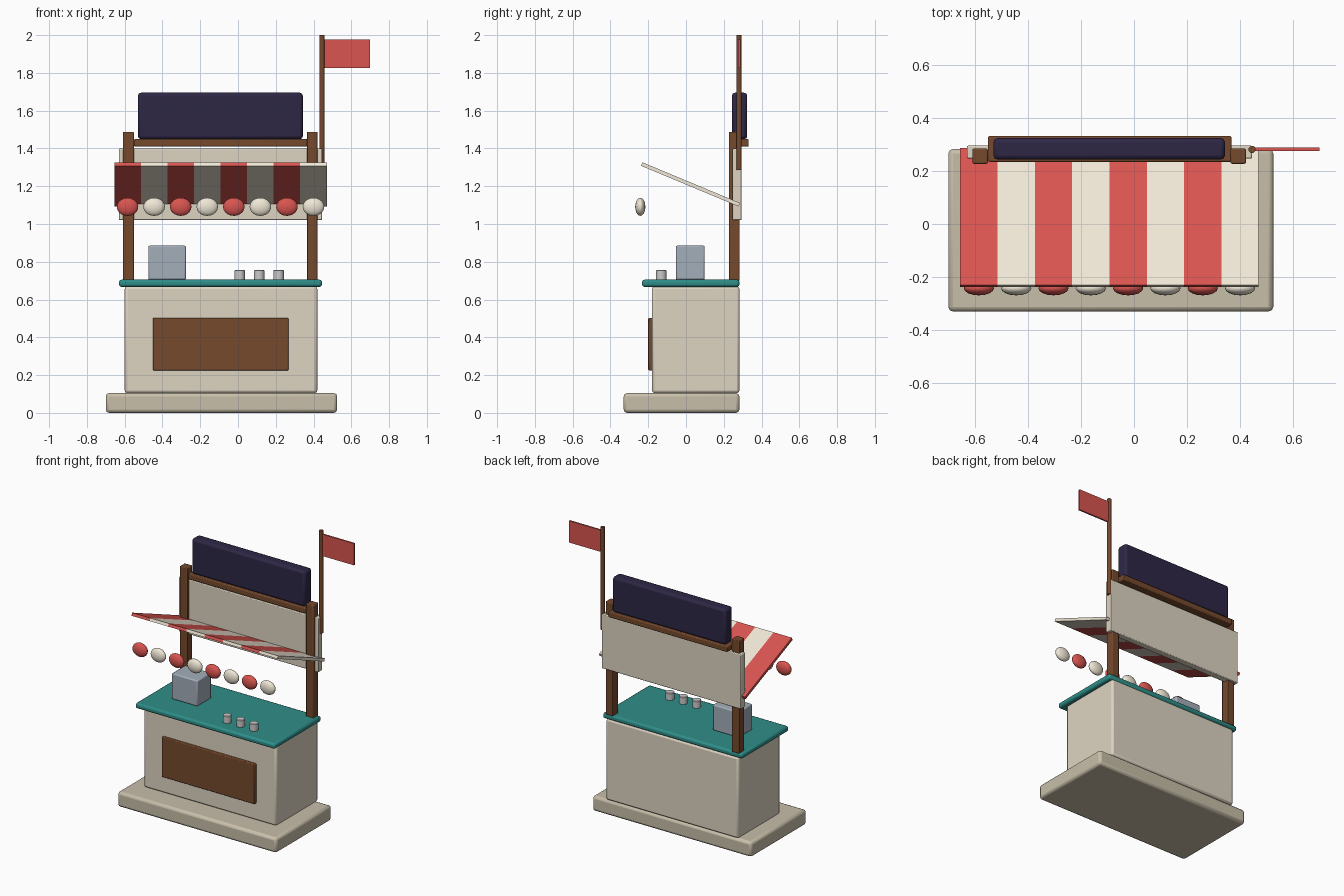
import bpy, math
from mathutils import Vector

if "Cube" in bpy.data.objects:
    bpy.data.objects.remove(bpy.data.objects["Cube"])


def material(name, rgb):
    m = bpy.data.materials.new(name)
    m.diffuse_color = (*rgb, 1)
    m.use_nodes = True
    m.node_tree.nodes["Principled BSDF"].inputs["Base Color"].default_value = m.diffuse_color
    return m


CREAM = material("cream", (0.73, 0.66, 0.54))
STONE = material("stone", (0.58, 0.52, 0.40))
WOOD = material("wood", (0.18, 0.067, 0.027))
TEAL = material("teal", (0.028, 0.27, 0.25))
NAVY = material("navy", (0.027, 0.02, 0.06))
RED = material("red", (0.69, 0.09, 0.08))
CANVAS = material("canvas", (0.87, 0.80, 0.67))
STEEL = material("steel", (0.37, 0.42, 0.49))


def finish(ob, name, mat, bevel=0.0, segments=2):
    ob.name = name
    if mat:
        ob.data.materials.append(mat)
    if bevel:
        mod = ob.modifiers.new("bevel", "BEVEL")
        mod.width = bevel
        mod.segments = segments
    bpy.ops.object.shade_smooth_by_angle(angle=math.radians(35))
    return ob


def box(name, x, y, z, mat, bevel=0.0, segments=2):
    """Box from its (min, max) extent along each axis."""
    bpy.ops.mesh.primitive_cube_add(size=1)
    ob = bpy.context.object
    for v in ob.data.vertices:
        v.co = Vector([a + (b - a) * (c + 0.5) for (a, b), c in zip((x, y, z), v.co)])
    return finish(ob, name, mat, bevel, segments)


def cylinder(name, x, y, z0, z1, r, mat, bevel=0.0):
    bpy.ops.mesh.primitive_cylinder_add(vertices=16, radius=r, depth=z1 - z0,
                                        location=(x, y, (z0 + z1) / 2))
    return finish(bpy.context.object, name, mat, bevel, 1)


# Base and counter
box("base", (-0.70, 0.525), (-0.33, 0.283), (0, 0.105), STONE, 0.018)
box("counter_body", (-0.60, 0.42), (-0.18, 0.283), (0.105, 0.67), CREAM, 0.014)
box("front_panel", (-0.45, 0.267), (-0.20, -0.17), (0.225, 0.503), WOOD, 0.005)
box("countertop", (-0.63, 0.445), (-0.233, 0.283), (0.667, 0.705), TEAL, 0.013)

# Rear posts, back board and sign
for side, x in (("left", -0.58), ("right", 0.393)):
    box(side + "_post", (x - 0.029, x + 0.029), (0.227, 0.284), (0.70, 1.488), WOOD, 0.005)
box("back_board", (-0.63, 0.445), (0.247, 0.295), (1.02, 1.40), CREAM, 0.005)
box("sign_beam", (-0.55, 0.367), (0.234, 0.332), (1.41, 1.45), WOOD, 0.006)
box("sign", (-0.53, 0.343), (0.243, 0.324), (1.449, 1.695), NAVY, 0.016)

# Awning stripes sloping down to the back, with a row of bobbles below the front edge
front, back = Vector((0, -0.234, 1.317)), Vector((0, 0.282, 1.102))
slope = back - front
width = 1.125 / 8
for i in range(8):
    x = -0.655 + width * (i + 0.5)
    colour = CANVAS if i % 2 else RED
    stripe = box(f"awning_stripe_{i + 1}", (-width / 2, width / 2),
                 (-slope.length / 2, slope.length / 2), (-0.01, 0.01), colour)
    stripe.location = (front + back) / 2 + Vector((x, 0, 0))
    stripe.rotation_euler.x = math.atan2(slope.z, slope.y)
    bpy.ops.mesh.primitive_uv_sphere_add(segments=16, ring_count=10, radius=1,
                                         location=(x, -0.242, 1.091))
    bobble = bpy.context.object
    bobble.scale = (0.057, 0.027, 0.048)
    finish(bobble, f"awning_bobble_{i + 1}", colour)
    bpy.ops.object.shade_smooth()

# Items on the counter
box("counter_appliance", (-0.475, -0.275), (-0.054, 0.099), (0.705, 0.885), STEEL, 0.008)
for i in range(3):
    cylinder(f"cup_{i + 1}", 0.009 + 0.103 * i, -0.131, 0.704, 0.756, 0.028, None, 0.003)

# Flag on its pole
cylinder("flag_pole", 0.445, 0.281, 1.287, 2.0, 0.0135, WOOD)
box("flag", (0.45, 0.70), (0.276, 0.288), (1.825, 1.976), RED)
